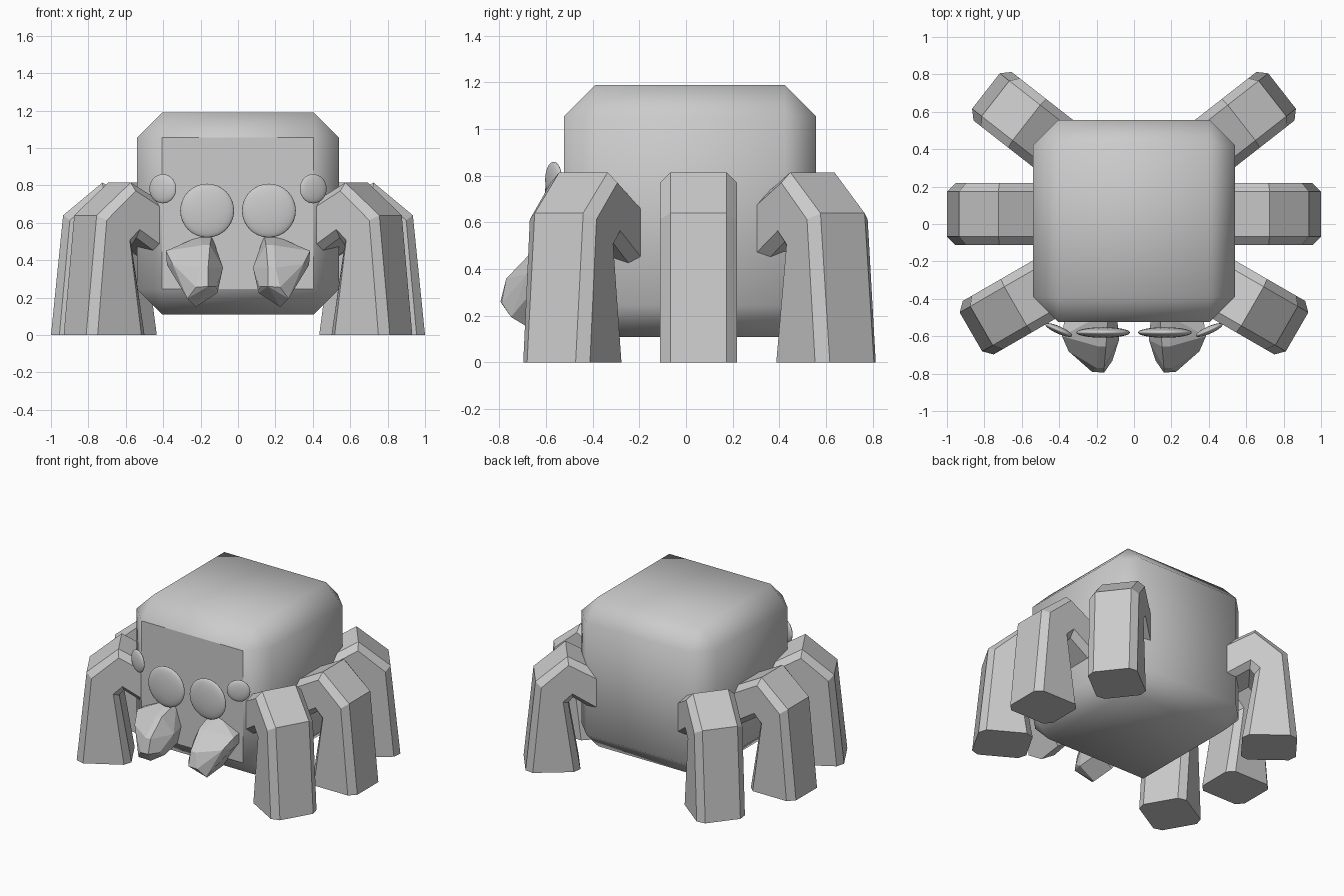
import bpy, bmesh, math
from mathutils import Vector, Matrix

if "Cube" in bpy.data.objects:
    bpy.data.objects.remove(bpy.data.objects["Cube"])

grey = bpy.data.materials.new("plain_grey")
grey.use_nodes = True
GREY = (0.6, 0.6, 0.6, 1)
grey.diffuse_color = GREY
grey.node_tree.nodes["Principled BSDF"].inputs["Base Color"].default_value = GREY


def finish(bm, name, smooth=False):
    bmesh.ops.recalc_face_normals(bm, faces=bm.faces)
    for f in bm.faces:
        f.smooth = smooth
    mesh = bpy.data.meshes.new(name)
    bm.to_mesh(mesh)
    bm.free()
    mesh.materials.append(grey)
    obj = bpy.data.objects.new(name, mesh)
    bpy.context.collection.objects.link(obj)
    return obj


# Body: chamfered box, softly shaded except for the flat face panel
bm = bmesh.new()
bmesh.ops.create_cube(bm, size=1)
bmesh.ops.scale(bm, vec=(1.08, 1.08, 1.08), verts=bm.verts)
bmesh.ops.translate(bm, vec=(0, 0.017, 0.65), verts=bm.verts)
bmesh.ops.bevel(bm, geom=bm.edges[:], offset=0.135, segments=1, affect='EDGES')
body = finish(bm, "body", True)
for p in body.data.polygons:
    if p.normal.y < -0.99:
        p.use_smooth = False

# Leg: (outer, inner) points of each section, as distance from foot centre and height
SECTIONS = [((0.18, 0), (-0.18, 0)), ((0.115, 0.64), (-0.1, 0.48)),
            ((-0.095, 0.815), (-0.13, 0.52)), ((-0.36, 0.67), (-0.36, 0.37))]
HALF, CUT = 0.165, 0.045


def leg(name, foot, degrees, side):
    bm = bmesh.new()
    rings = []
    for outer, inner in SECTIONS:
        o, i = Vector((outer[0], 0, outer[1])), Vector((inner[0], 0, inner[1]))
        d = (i - o).normalized() * CUT
        half = [(o, HALF - CUT), (o + d, HALF), (i - d, HALF), (i, HALF - CUT)]
        pts = [p + Vector((0, w, 0)) for p, w in half]
        pts += [p - Vector((0, w, 0)) for p, w in reversed(half)]
        rings.append([bm.verts.new(p) for p in pts])
    for a, b in zip(rings, rings[1:]):
        for k in range(8):
            n = (k + 1) % 8
            bm.faces.new((a[k], a[n], b[n], b[k]))
    bm.faces.new(rings[0])
    bm.faces.new(rings[-1])
    place = Matrix.Translation((foot[0], foot[1], 0)) @ Matrix.Rotation(math.radians(degrees), 4, 'Z')
    bm.transform(Matrix.Diagonal((side, 1, 1, 1)) @ place)
    finish(bm, name)


# Fang: faceted hull from the body to a blunt, inward-leaning tip
FANG = [(.37, -.5, .45), (.2, -.5, .53), (.14, -.5, .53), (.09, -.5, .38),
        (.12, -.5, .25), (.23, -.5, .17), (.37, -.5, .38),
        (.19, -.655, .48), (.15, -.655, .48), (.385, -.6, .45), (.38, -.6, .375),
        (.08, -.62, .36), (.2, -.77, .36), (.16, -.77, .36), (.35, -.68, .38),
        (.115, -.73, .26), (.16, -.795, .26), (.225, -.79, .255),
        (.27, -.75, .195), (.225, -.675, .15), (.11, -.68, .225)]


def fang(name, side):
    bm = bmesh.new()
    for x, y, z in FANG:
        bm.verts.new((x * side, y, z))
    hull = bmesh.ops.convex_hull(bm, input=bm.verts)
    bmesh.ops.delete(bm, geom=[v for v in bm.verts if not v.link_faces], context='VERTS')
    bmesh.ops.dissolve_limit(bm, angle_limit=math.radians(8), verts=bm.verts, edges=bm.edges)
    finish(bm, name)


# Eye: thin lens turned outward about the vertical
def eye(name, centre, radius, thick, turn, side):
    bm = bmesh.new()
    bmesh.ops.create_uvsphere(bm, u_segments=32, v_segments=16, radius=1)
    bm.transform(Matrix.Diagonal((side, 1, 1, 1)) @ Matrix.Translation(centre)
                 @ Matrix.Rotation(math.radians(turn), 4, 'Z')
                 @ Matrix.Diagonal((radius, thick, radius, 1)))
    finish(bm, name, True)


for label, side in (("left", 1), ("right", -1)):
    leg(label + "_front_leg", (0.716, -0.487), -30, side)
    leg(label + "_middle_leg", (0.82, 0.053), 0, side)
    leg(label + "_rear_leg", (0.65, 0.6), 38, side)
    fang(label + "_fang", side)
    eye(label + "_large_eye", (0.165, -0.58, 0.665), 0.144, 0.028, 0, side)
    eye(label + "_small_eye", (0.402, -0.567, 0.782), 0.078, 0.02, 24, side)
